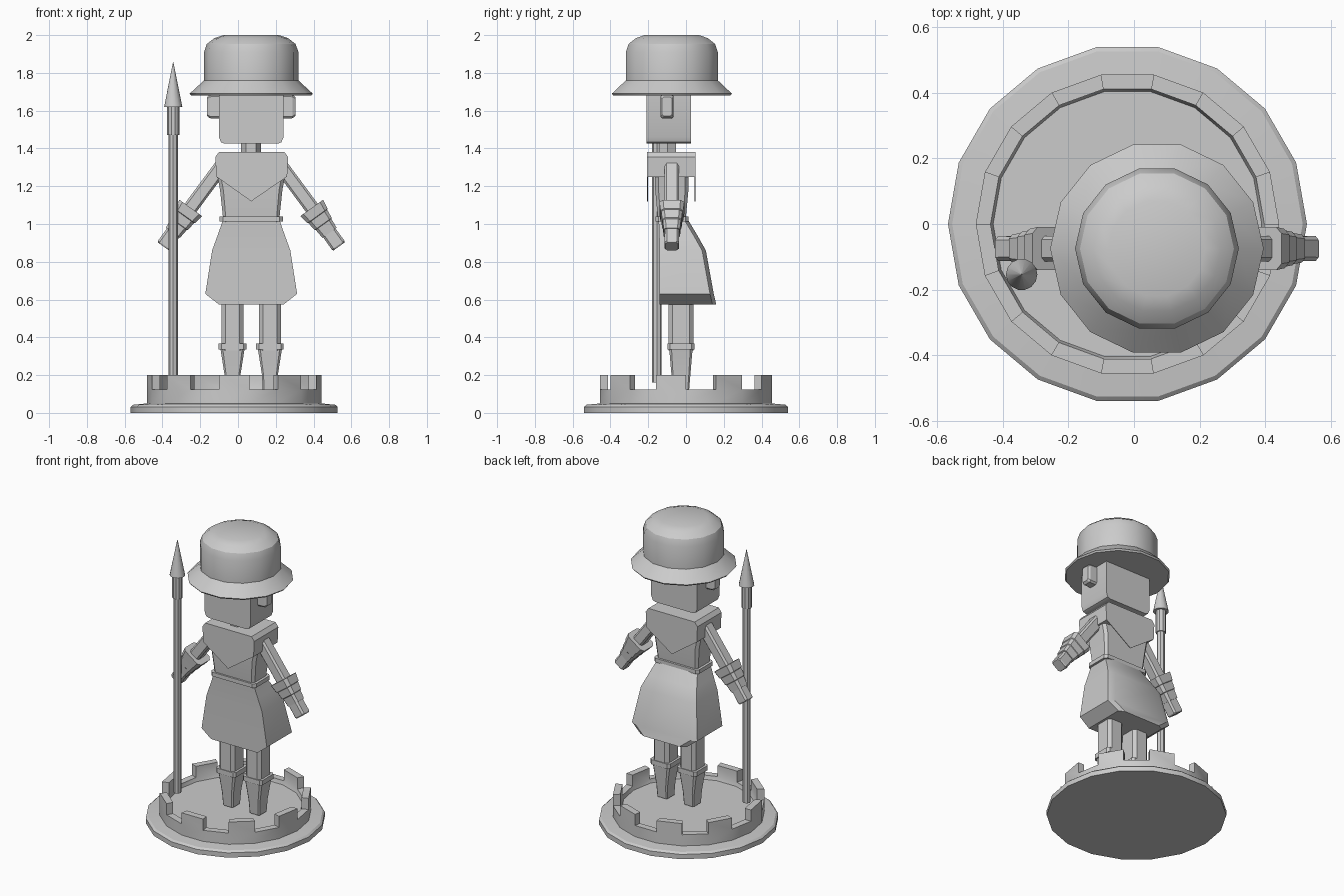
import bpy, bmesh
from math import pi, sin, cos, radians
from mathutils import Vector

if "Cube" in bpy.data.objects:
    bpy.data.objects.remove(bpy.data.objects["Cube"])

CX, CY = 0.07, -0.075      # figure axis


def finish(name, bm, at=(0, 0, 0)):
    bmesh.ops.recalc_face_normals(bm, faces=bm.faces)
    me = bpy.data.meshes.new(name)
    bm.to_mesh(me)
    bm.free()
    ob = bpy.data.objects.new(name, me)
    ob.location = at
    bpy.context.collection.objects.link(ob)
    return ob


def loft_bm(rings):
    """Skin closed rings of equal length and cap both ends; returns mesh and quad bands."""
    bm = bmesh.new()
    vs = [[bm.verts.new(p) for p in r] for r in rings]
    n = len(vs[0])
    bands = [[bm.faces.new((a[i], a[(i + 1) % n], b[(i + 1) % n], b[i])) for i in range(n)]
             for a, b in zip(vs, vs[1:])]
    bm.faces.new(vs[0][::-1])
    bm.faces.new(vs[-1])
    return bm, bands


def circle(r, z, n):
    return [(r * cos(2 * pi * i / n), r * sin(2 * pi * i / n), z) for i in range(n)]


def lathe(name, profile, n, at):
    return finish(name, loft_bm([circle(r, z, n) for r, z in profile])[0], at)


def rect(hx, hy, z, c=0.2):
    """Chamfered rectangle; c is the chamfer as a share of the short half side."""
    k = c * min(hx, hy)
    return [(hx, -hy + k, z), (hx, hy - k, z), (hx - k, hy, z), (-hx + k, hy, z),
            (-hx, hy - k, z), (-hx, -hy + k, z), (-hx + k, -hy, z), (hx - k, -hy, z)]


def post(name, sections, at, c=0.2):
    return finish(name, loft_bm([rect(x, y, z, c) for x, y, z in sections])[0], at)


def limb(name, start, end, sections, c=0.3):
    """Sections (share of length, half width, half depth) along a line."""
    a, b = Vector(start), Vector(end)
    d = b - a
    w = Vector((0, 1, 0))
    u = w.cross(d).normalized()
    rings = [[a + d * t + u * x + w * y for x, y, _ in rect(hu, hy, 0, c)] for t, hu, hy in sections]
    return finish(name, loft_bm(rings)[0])


def plate(name, outline, y0, y1):
    """Front outline (x, z) given depth from y0 to y1."""
    return finish(name, loft_bm([[(x, y, z) for x, z in outline] for y in (y0, y1)])[0])


# round plinth with low wall; every second wall segment rises as a merlon
bm, bands = loft_bm([circle(r, z, 18) for r, z in [
    (0.548, 0), (0.548, 0.032), (0.535, 0.043), (0.463, 0.05),
    (0.463, 0.125), (0.418, 0.125), (0.41, 0.10)]])
for i in range(1, 19, 2):
    f = bands[4][(13 + i - 1) % 18]          # face 13 looks straight to -y
    top = bmesh.ops.extrude_discrete_faces(bm, faces=[f])["faces"]
    bmesh.ops.translate(bm, verts=top[0].verts, vec=(0, 0, 0.075))
finish("castle_base", bm, (-0.02, 0, 0))

# spear
SP = (-0.343, -0.154, 0)
lathe("spear_shaft", [(0.025, 0.16), (0.025, 1.60)], 8, SP)
lathe("spear_sleeve", [(0.032, 1.47), (0.032, 1.63)], 10, SP)
lathe("spear_head", [(0.048, 1.62), (0.001, 1.857)], 14, SP)

# legs and boots
for side, s in (("left", -1), ("right", 1)):
    at = (CX + s * 0.099, -0.027, 0)
    post("leg_" + side, [(0.058, 0.066, 0.33), (0.058, 0.066, 0.62)], at, 0.35)
    post("boot_" + side, [(0.038, 0.043, 0.115), (0.042, 0.05, 0.2), (0.064, 0.062, 0.34)], at)
    post("boot_cuff_" + side, [(0.073, 0.071, 0.335), (0.073, 0.071, 0.367)], at)

# skirt: flat front, flared back, hem tucked in at the sides
skirt = [(0.1725, -0.14, 0.16, 0.575), (0.243, -0.14, 0.147, 0.63), (0.207, -0.14, 0.105, 0.86),
         (0.178, -0.142, 0.06, 0.94), (0.15, -0.145, 0.012, 1.02)]
bm, _ = loft_bm([[(w, f, z), (w, b - 0.02, z), (w - 0.04, b, z),
                  (-w + 0.04, b, z), (-w, b - 0.02, z), (-w, f, z)] for w, f, b, z in skirt])
finish("skirt", bm, (CX, 0, 0))

# belt, torso, neck
post("belt", [(0.167, 0.088, 1.013), (0.167, 0.088, 1.04)], (CX, -0.074, 0))
post("torso", [(0.147, 0.072, 1.01), (0.165, 0.088, 1.18), (0.182, 0.088, 1.27)], (CX, CY, 0))
lathe("neck", [(0.053, 1.36), (0.053, 1.45)], 6, (CX, -0.098, 0))

# shoulder cape with pointed flaps front and back
X0, X1 = -0.12, 0.265
plate("cape", [(X0 + 0.005, 1.25), (X1 - 0.005, 1.25), (X1, 1.355), (X1 - 0.02, 1.382),
               (X0 + 0.02, 1.382), (X0, 1.355)], -0.206, 0.05)
for n, y in (("front", -0.206), ("back", 0.045)):
    plate("cape_flap_" + n, [(X0 + 0.005, 1.251), (CX, 1.12), (X1 - 0.005, 1.251)], y, y + 0.005)

# arms, stepped gauntlets and hands
for side, s in (("left", -1), ("right", 1)):
    def p(dx, z):
        return (CX + s * dx, CY, z)
    limb("arm_" + side, p(0.155, 1.31), p(0.34, 1.06), [(0, 0.038, 0.039), (1, 0.038, 0.039)])
    limb("gauntlet_" + side, p(0.32, 1.085), p(0.415, 0.953),
         [(0, 0.074, 0.066), (0.32, 0.066, 0.06), (0.34, 0.061, 0.056), (0.64, 0.056, 0.051),
          (0.66, 0.051, 0.048), (1, 0.046, 0.043)])
    limb("hand_" + side, p(0.40, 0.972), p(0.465, 0.881),
         [(0, 0.04, 0.037), (0.93, 0.041, 0.038), (1, 0.036, 0.033)])

# head and ears
plate("head", [(-0.07, 1.425), (0.21, 1.425), (0.23, 1.433), (0.241, 1.46), (0.241, 1.72),
               (-0.101, 1.72), (-0.101, 1.46), (-0.09, 1.433)], -0.21, 0.026)
for side, s in (("left", -1), ("right", 1)):
    limb("ear_" + side, (CX + s * 0.16, -0.101, 1.622), (CX + s * 0.234, -0.101, 1.622),
         [(0, 0.064, 0.035), (0.8, 0.062, 0.035), (1, 0.05, 0.026)])

# wide brimmed helmet
lathe("helmet", [(0.318, 1.68), (0.326, 1.69), (0.25, 1.76), (0.25, 1.91), (0.235, 1.953),
                 (0.195, 1.984), (0.148, 2.0)], 14, (CX, CY, 0))

bpy.ops.object.select_all(action='SELECT')
bpy.context.view_layer.objects.active = bpy.data.objects["helmet"]
bpy.ops.object.shade_smooth_by_angle(angle=radians(30))
